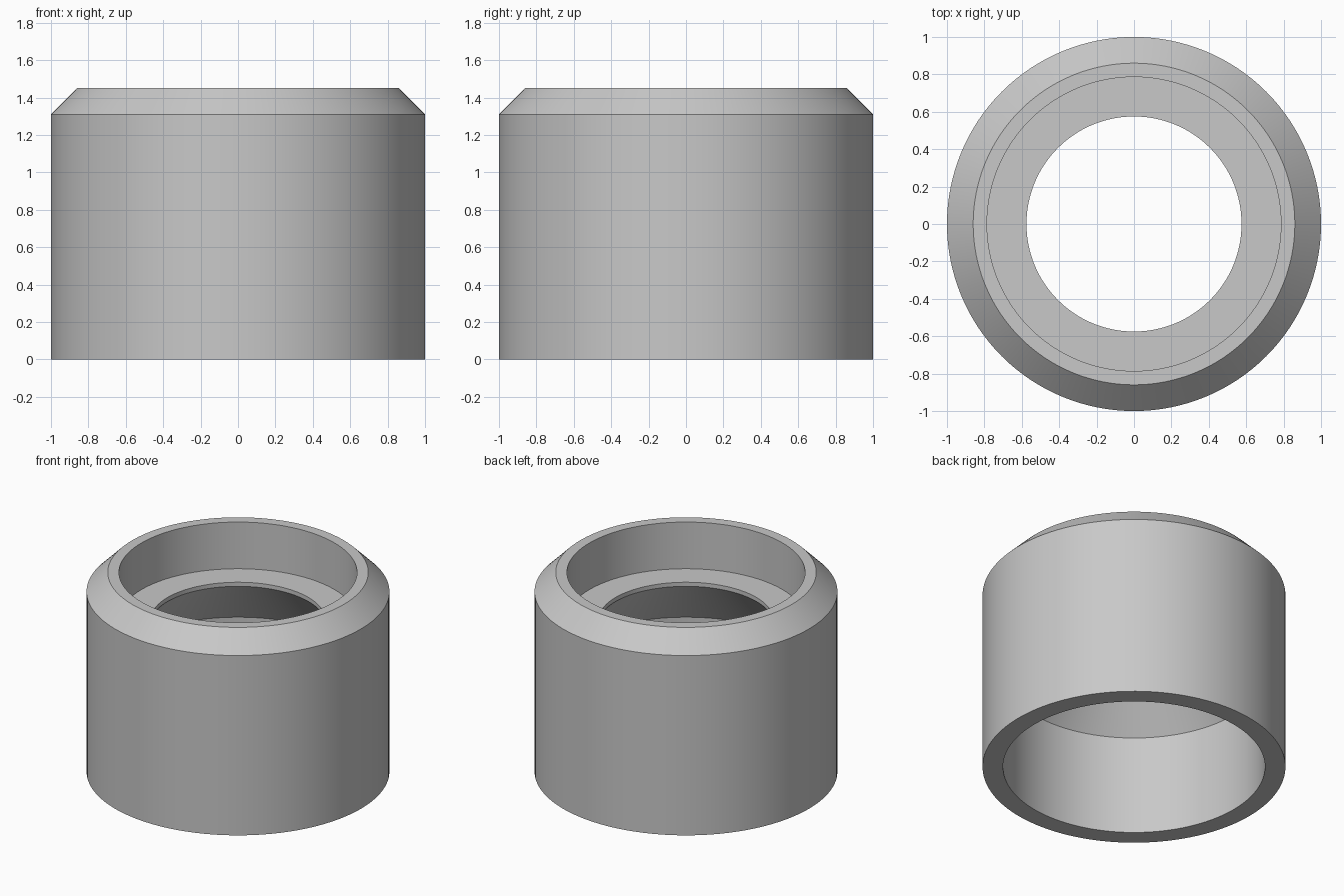
import bpy, bmesh, math
from mathutils import Vector

cube = bpy.data.objects.get("Cube")
if cube:
    bpy.data.objects.remove(cube, do_unlink=True)

SEGMENTS = 128

# Single plain grey
grey = bpy.data.materials.new("plain_grey")
grey.use_nodes = True
colour = (0.58, 0.58, 0.58, 1)
grey.diffuse_color = colour
grey.node_tree.nodes["Principled BSDF"].inputs["Base Color"].default_value = colour


def lathe(name, profile, material):
    """Revolve a closed (radius, height) profile around z."""
    bm = bmesh.new()
    verts = [bm.verts.new((r, 0, z)) for r, z in profile]
    edges = [bm.edges.new((a, b)) for a, b in zip(verts, verts[1:] + verts[:1])]
    bmesh.ops.spin(bm, geom=verts + edges, cent=Vector(), axis=(0, 0, 1),
                   angle=math.tau, steps=SEGMENTS, use_merge=True)
    bmesh.ops.remove_doubles(bm, verts=bm.verts, dist=1e-5)
    bmesh.ops.recalc_face_normals(bm, faces=bm.faces)
    mesh = bpy.data.meshes.new(name)
    bm.to_mesh(mesh)
    bm.free()
    mesh.materials.append(material)
    obj = bpy.data.objects.new(name, mesh)
    bpy.context.collection.objects.link(obj)
    bpy.ops.object.select_all(action="DESELECT")
    obj.select_set(True)
    bpy.context.view_layer.objects.active = obj
    bpy.ops.object.shade_smooth_by_angle(angle=math.radians(25))
    return obj


# Collar: chamfered outer wall, upper recess, thin lip, flared lower bore
lathe("collar_body", [
    (1.0, 0.0), (1.0, 1.31), (0.86, 1.45),       # outer wall and chamfer
    (0.786, 1.45), (0.786, 1.11),                # top rim and recess
    (0.575, 1.11), (0.575, 1.08),                # ledge and lip
    (0.865, 0.72), (0.865, 0.0),                 # cone and lower bore
], grey)
